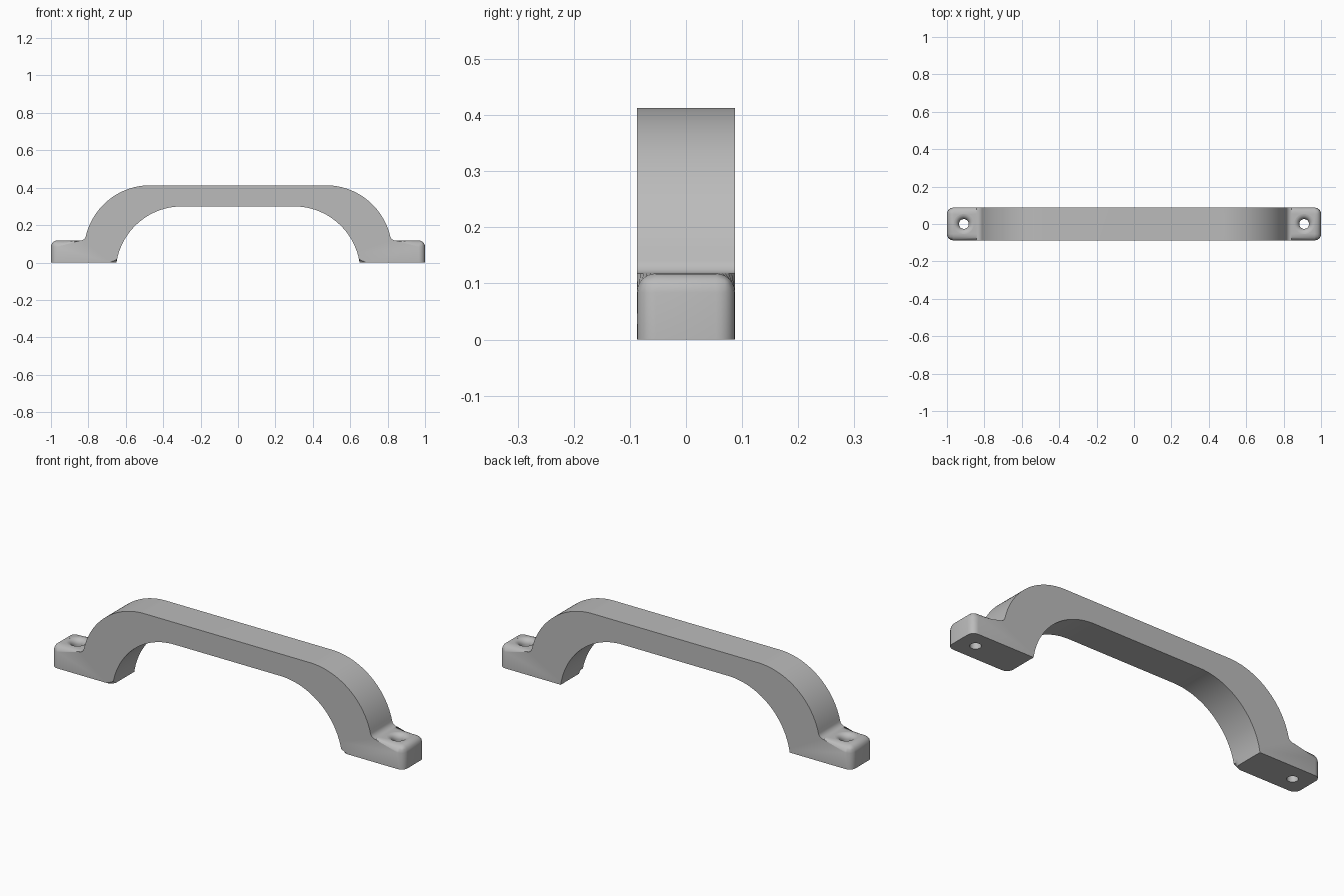
import bpy, bmesh
from math import sin, cos, radians, sqrt, atan2, degrees

if "Cube" in bpy.data.objects:
    bpy.data.objects.remove(bpy.data.objects["Cube"])

HALF_WIDTH, ROUND = 0.0875, 0.034
FOOT_TOP, TOP, INNER_TOP, HOLE_X = 0.118, 0.413, 0.30, 0.91

grey = bpy.data.materials.new("light grey")
grey.use_nodes = True
colour = (0.5, 0.5, 0.5, 1)
grey.diffuse_color = colour
grey.node_tree.nodes["Principled BSDF"].inputs["Base Color"].default_value = colour


def arc(cx, cz, r, start, end, steps):
    angles = [radians(start + (end - start) * i / steps) for i in range(steps + 1)]
    return [(cx + r * cos(a), cz + r * sin(a)) for a in angles]


def make_object(name, bm):
    bmesh.ops.recalc_face_normals(bm, faces=bm.faces)
    mesh = bpy.data.meshes.new(name)
    bm.to_mesh(mesh)
    bm.free()
    mesh.materials.append(grey)
    obj = bpy.data.objects.new(name, mesh)
    bpy.context.collection.objects.link(obj)
    return obj


# Outer half outline: foot, concave fillet, shoulder arc
radius, fillet = 0.353, 0.03
cx, cz = 0.47, TOP - radius
fz = FOOT_TOP + fillet
fx = cx + sqrt((radius + fillet) ** 2 - (fz - cz) ** 2)
tangent = degrees(atan2(fz - cz, fx - cx))
outer = [(1, 0), (1, FOOT_TOP)]
outer += arc(fx, fz, fillet, 270, 180 + tangent, 8)
outer += arc(cx, cz, radius, tangent, 90, 28)[1:]

# Inner half outline: arch under the grip
inner_r, ix = 0.354, 0.30
iz = INNER_TOP - inner_r
inner = arc(ix, iz, inner_r, 90, degrees(atan2(-iz, sqrt(inner_r ** 2 - iz ** 2))), 28)


def mirrored(points):
    return [(-x, z) for x, z in reversed(points)]


outer_line = outer + mirrored(outer)
profile = outer_line + mirrored(inner) + inner
outer_count, count = len(outer_line), len(profile)

# Handle: extruded outline with chosen edges rounded
bm = bmesh.new()
front = [bm.verts.new((x, -HALF_WIDTH, z)) for x, z in profile]
back = [bm.verts.new((x, HALF_WIDTH, z)) for x, z in profile]
bm.faces.new(front)
bm.faces.new(back[::-1])
for i in range(count):
    j = (i + 1) % count
    bm.faces.new((front[i], back[i], back[j], front[j]))
rounded = [bm.edges.get((side[i], side[i + 1])) for side in (front, back)
           for i in range(outer_count - 1)]
rounded += [bm.edges.get((front[i], front[i + 1])) for i in range(outer_count, count - 1)
            if max(front[i].co.z, front[i + 1].co.z) > 0.001]
rounded += [bm.edges.get((front[i], back[i])) for i in (1, outer_count - 2)]
bmesh.ops.bevel(bm, geom=rounded, offset=ROUND, offset_type='OFFSET', segments=6,
                profile=0.5, affect='EDGES', clamp_overlap=False)
handle = make_object("handle", bm)

# Screw holes with a flared mouth, cut through both feet
hole_r, flare = 0.026, 0.028
lathe = [(hole_r, -0.05)] + arc(hole_r + flare, FOOT_TOP - flare, flare, 180, 92, 8)
lathe.append((lathe[-1][0] + 0.001, FOOT_TOP + 0.05))
SIDES = 32
for x in (-HOLE_X, HOLE_X):
    bm = bmesh.new()
    rings = [[bm.verts.new((x + r * cos(radians(360 * k / SIDES)),
                            r * sin(radians(360 * k / SIDES)), z)) for k in range(SIDES)]
             for r, z in lathe]
    for low, high in zip(rings, rings[1:]):
        for k in range(SIDES):
            n = (k + 1) % SIDES
            bm.faces.new((low[k], low[n], high[n], high[k]))
    bm.faces.new(rings[0][::-1])
    bm.faces.new(rings[-1])
    cutter = make_object("screw_hole_cutter", bm)
    cut = handle.modifiers.new("screw hole", 'BOOLEAN')
    cut.operation, cut.solver, cut.object = 'DIFFERENCE', 'EXACT', cutter
    bpy.context.view_layer.objects.active = handle
    bpy.ops.object.modifier_apply(modifier=cut.name)
    bpy.data.objects.remove(cutter)

# Smooth rounding with crisp flat borders
bpy.ops.object.select_all(action='DESELECT')
handle.select_set(True)
bpy.context.view_layer.objects.active = handle
bpy.ops.object.shade_smooth_by_angle(angle=radians(30))
